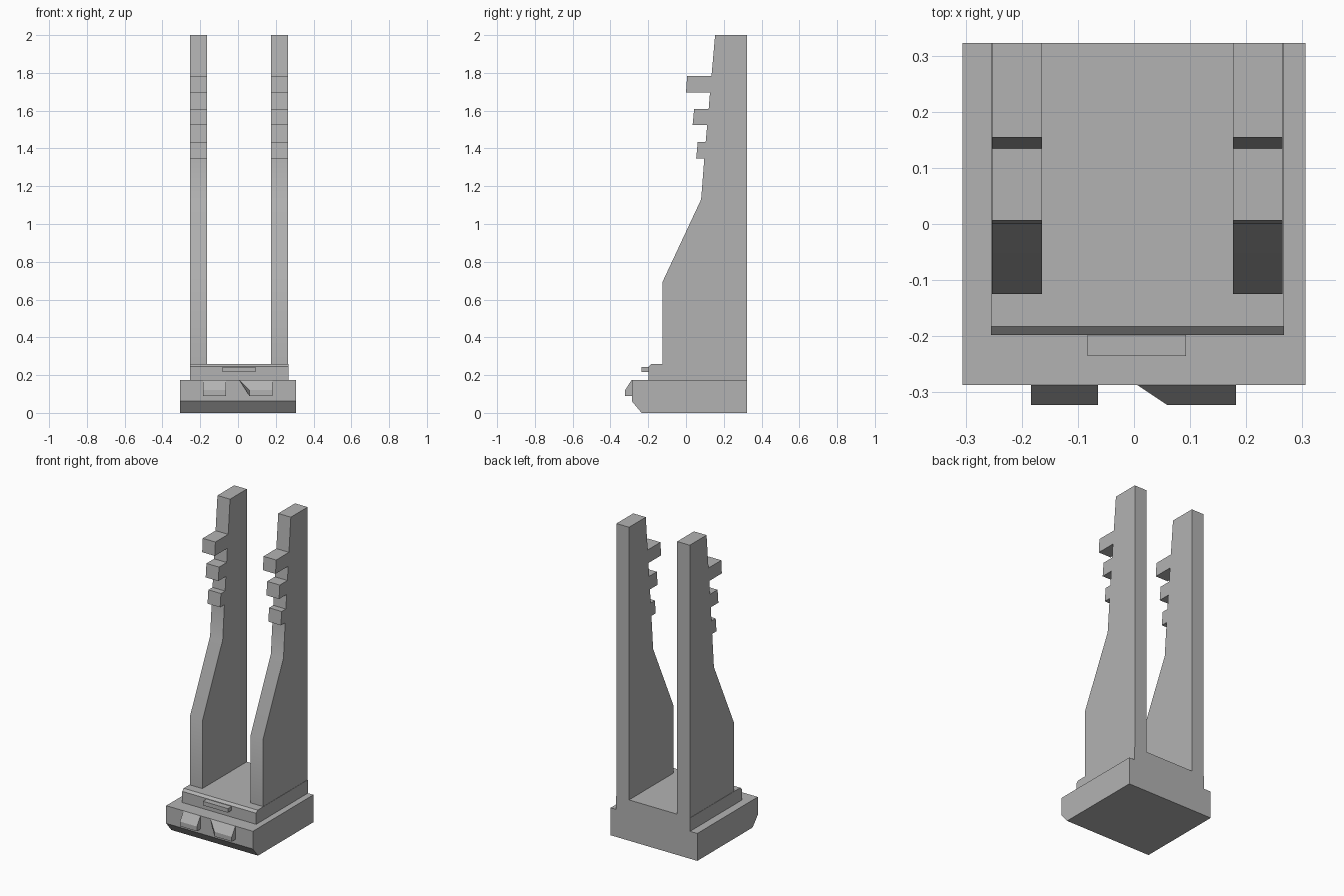
import bpy
import bmesh
from math import radians

if "Cube" in bpy.data.objects:
    bpy.data.objects.remove(bpy.data.objects["Cube"])

BACK = 0.323

# Mid-grey finish shared by all parts
grey = bpy.data.materials.new("mid_grey")
grey.diffuse_color = (0.45, 0.45, 0.45, 1)
grey.use_nodes = True
grey.node_tree.nodes["Principled BSDF"].inputs["Base Color"].default_value = grey.diffuse_color


def extrude_profile(name, profile, x0, x1, smooth_angle=30):
    """Extrude a closed (y, z) side profile from x0 to x1."""
    bm = bmesh.new()
    face = bm.faces.new([bm.verts.new((x0, y, z)) for y, z in profile])
    ext = bmesh.ops.extrude_face_region(bm, geom=[face])
    verts = [v for v in ext["geom"] if isinstance(v, bmesh.types.BMVert)]
    bmesh.ops.translate(bm, verts=verts, vec=(x1 - x0, 0, 0))
    bm.faces.new([v for v in face.verts]) if not face.is_valid else None
    bmesh.ops.recalc_face_normals(bm, faces=bm.faces)
    mesh = bpy.data.meshes.new(name)
    bm.to_mesh(mesh)
    bm.free()
    mesh.materials.append(grey)
    obj = bpy.data.objects.new(name, mesh)
    bpy.context.collection.objects.link(obj)
    shade(obj, smooth_angle)
    return obj


def shade(obj, angle):
    bpy.ops.object.select_all(action='DESELECT')
    obj.select_set(True)
    bpy.context.view_layer.objects.active = obj
    bpy.ops.object.shade_smooth_by_angle(angle=radians(angle))


# Base block with undercut front edge
extrude_profile("base", [(-0.235, 0), (BACK, 0), (BACK, 0.175),
                         (-0.287, 0.175), (-0.287, 0.062)], -0.306, 0.306)

# Raised plinth with bevelled front lip
extrude_profile("plinth", [(-0.198, 0.175), (BACK, 0.175), (BACK, 0.26),
                           (-0.183, 0.26), (-0.198, 0.246)], -0.255, 0.267)

# Small tab on the plinth front
extrude_profile("front_tab", [(-0.235, 0.217), (-0.19, 0.217),
                              (-0.19, 0.243), (-0.235, 0.243)], -0.083, 0.093)

# Lugs: two wedges, the right one flaring toward the centre at its top
wedge = [(-0.323, 0.09), (-0.287, 0.09), (-0.287, 0.175), (-0.323, 0.12)]
extrude_profile("left_lug", wedge, -0.184, -0.064)
right_lug = extrude_profile("right_lug", wedge, 0.06, 0.182)
for v in right_lug.data.vertices:
    if v.co.x < 0.1 and v.co.z > 0.15:
        v.co.x = 0.006
shade(right_lug, 75)

# Upright arms: one side profile with three teeth on the front edge
teeth = []
for root_top, tip_top, top, tip_low, root_low, low in (
        (0.135, 0.006, 1.783, 0.0, 0.127, 1.697),
        (0.120, 0.043, 1.609, 0.035, 0.112, 1.523),
        (0.104, 0.062, 1.433, 0.054, 0.097, 1.348)):
    teeth += [(root_top, top), (tip_top, top), (tip_low, low), (root_low, low)]
arm = [(BACK, 0.26), (BACK, 2.0), (0.154, 2.0)] + teeth + [
    (0.08, 1.13), (-0.125, 0.692), (-0.125, 0.26)]

for name, x0, x1 in (("left_arm", -0.253, -0.164), ("right_arm", 0.176, 0.265)):
    extrude_profile(name, arm, x0, x1)
